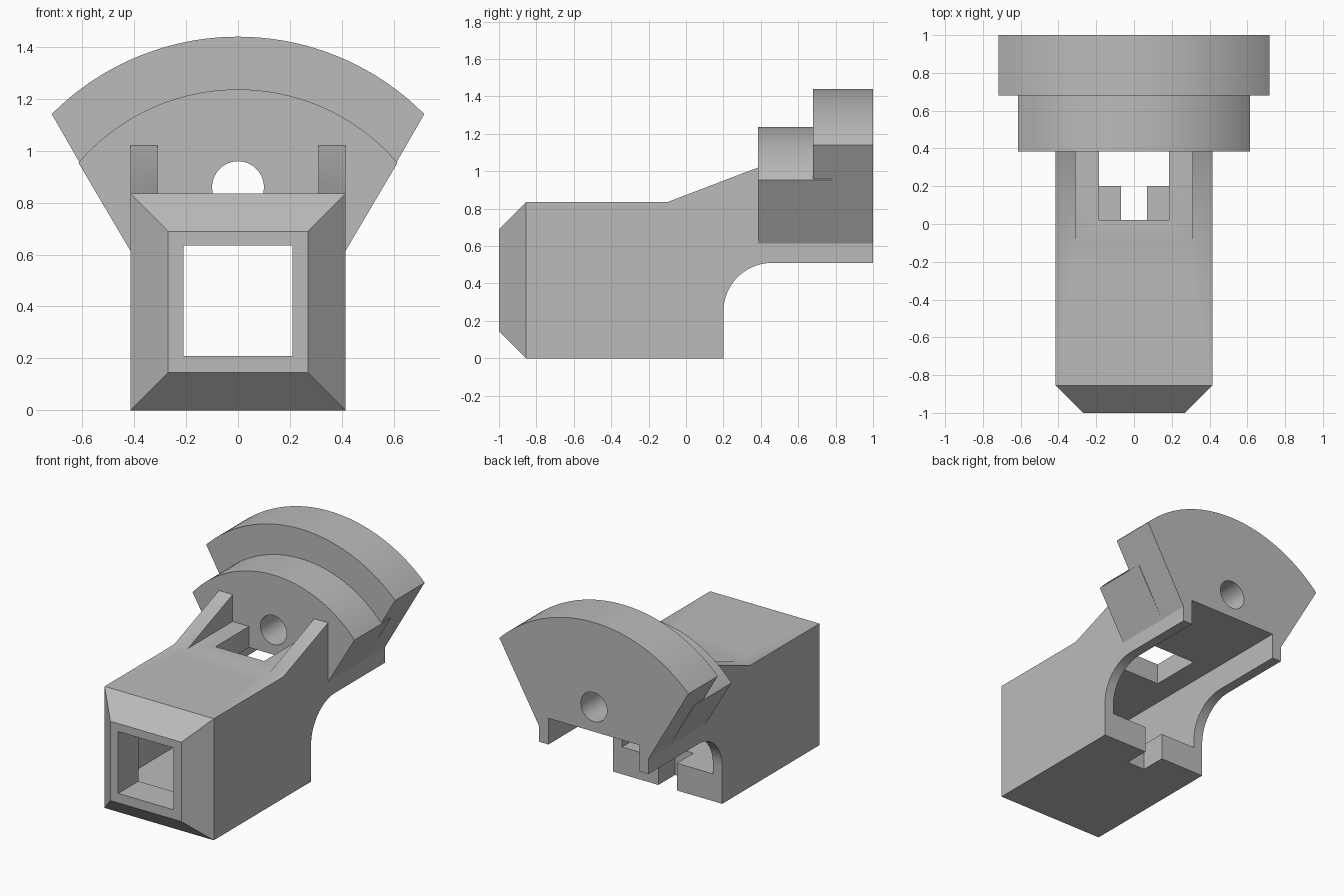
import bpy, bmesh
from math import sin, cos, asin, pi, radians
from mathutils import Vector

cube = bpy.data.objects.get("Cube")
if cube:
    bpy.data.objects.remove(cube, do_unlink=True)

grey = bpy.data.materials.new("plain grey")
grey.use_nodes = True
tone = (0.5, 0.5, 0.5, 1)
grey.diffuse_color = tone
grey.node_tree.nodes["Principled BSDF"].inputs["Base Color"].default_value = tone

HALF, TOP = 0.415, 0.835        # body half width and roof height
NECK, STEP, BACK = 0.385, 0.68, 1.0


def finish(name, bm):
    bmesh.ops.recalc_face_normals(bm, faces=bm.faces[:])
    mesh = bpy.data.meshes.new(name)
    bm.to_mesh(mesh)
    bm.free()
    mesh.materials.append(grey)
    obj = bpy.data.objects.new(name, mesh)
    bpy.context.collection.objects.link(obj)
    return obj


def prism(points, direction):
    """Extrude a closed outline along a vector."""
    bm = bmesh.new()
    face = bm.faces.new([bm.verts.new(p) for p in points])
    out = bmesh.ops.extrude_face_region(bm, geom=[face], use_keep_orig=True)
    verts = [v for v in out["geom"] if isinstance(v, bmesh.types.BMVert)]
    bmesh.ops.translate(bm, verts=verts, vec=direction)
    return bm


def box(name, x0, x1, y0, y1, z0, z1):
    base = [(x0, y0, z0), (x1, y0, z0), (x1, y1, z0), (x0, y1, z0)]
    return finish(name, prism(base, Vector((0, 0, z1 - z0))))


def combine(target, other, operation):
    mod = target.modifiers.new(other.name, "BOOLEAN")
    mod.operation, mod.solver, mod.object = operation, "EXACT", other
    bpy.context.view_layer.objects.active = target
    bpy.ops.object.modifier_apply(modifier=mod.name)
    bpy.data.objects.remove(other, do_unlink=True)


# Body side outline with the rounded undercut and the rising rib line
r = 0.26
undercut = [(0.2 + r * (1 - cos(a)), 0.25 + r * sin(a))
            for a in (pi / 2 * i / 20 for i in range(21))]
outline = ([(-0.855, 0), (0.2, 0)] + undercut +
           [(BACK, 0.51), (BACK, 0.65), (NECK, 0.65), (NECK, 1.02),
            (-0.1, TOP), (-0.855, TOP)])
bm = prism([(-HALF, y, z) for y, z in outline], Vector((2 * HALF, 0, 0)))

# Tapered nose
front = min(bm.faces, key=lambda f: f.calc_center_median().y)
out = bmesh.ops.extrude_face_region(bm, geom=[front])
bmesh.ops.delete(bm, geom=[front], context="FACES_ONLY")
for v in (g for g in out["geom"] if isinstance(g, bmesh.types.BMVert)):
    v.co = (0.27 if v.co.x > 0 else -0.27, -1, 0.69 if v.co.z > 0.4 else 0.145)
body = finish("mounting_body", bm)


# Stepped fan plate, both steps sharing one arc centre
def fan(name, radius, corner_x, y0, y1):
    sweep = asin(corner_x / radius)
    arc = [(radius * sin(a), 0.427 + radius * cos(a))
           for a in (sweep * (1 - i / 24) for i in range(49))]
    points = [(-HALF, 0.615), (HALF, 0.615)] + arc
    return finish(name, prism([(x, y0, z) for x, z in points],
                              Vector((0, y1 - y0, 0))))


combine(body, fan("front_fan", 0.81, 0.615, NECK, STEP + 0.1), "UNION")
combine(body, fan("rear_fan", 1.013, 0.718, STEP, BACK), "UNION")

# Gap between ribs, square bore, rear cavity, roof slot, floor notch
cuts = [("rib_gap", 0.31, -0.3, NECK, TOP, 1.2),
        ("front_bore", 0.21, -1.2, -0.6, 0.21, 0.635),
        ("rear_cavity", 0.345, -0.78, 1.2, 0.187, 0.69),
        ("roof_slot", 0.185, 0.02, NECK, 0.5, 1.0),
        ("floor_notch", 0.07, 0.02, 0.4, -0.2, 0.4)]
for name, half, y0, y1, z0, z1 in cuts:
    combine(body, box(name, -half, half, y0, y1, z0, z1), "DIFFERENCE")

# Round hole through the fan
ring = [(0.1 * cos(2 * pi * i / 40), 0.3, 0.86 + 0.1 * sin(2 * pi * i / 40))
        for i in range(40)]
combine(body, finish("fan_hole", prism(ring, Vector((0, 1, 0)))), "DIFFERENCE")

# Keep flat faces crisp and arcs smooth
bpy.ops.object.select_all(action="DESELECT")
body.select_set(True)
bpy.context.view_layer.objects.active = body
bpy.ops.object.shade_smooth_by_angle(angle=radians(25))
